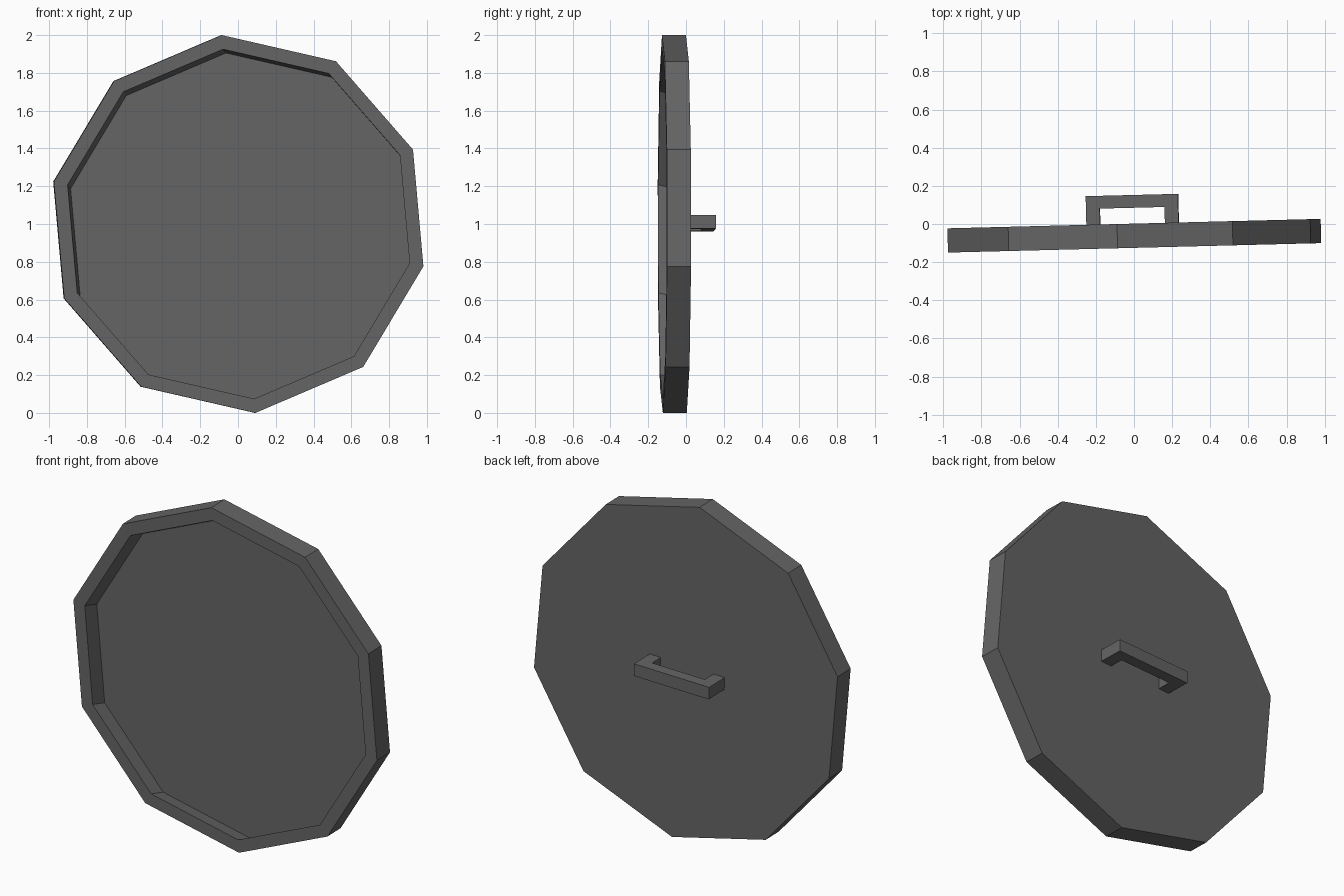
import bpy
import bmesh
from math import cos, sin, radians
from mathutils import Matrix, Vector

if "Cube" in bpy.data.objects:
    bpy.data.objects.remove(bpy.data.objects["Cube"])

SIDES = 10
YAW = Matrix.Rotation(radians(1.45), 4, 'Z')
CENTRE = Matrix.Translation((0, 0.002, 1.0))

# One dark grey for the whole model
grey = bpy.data.materials.new("dark_grey")
grey.use_nodes = True
grey.diffuse_color = (0.13, 0.13, 0.13, 1)
grey.node_tree.nodes["Principled BSDF"].inputs["Base Color"].default_value = grey.diffuse_color


def finish(name, bm, matrix):
    bmesh.ops.recalc_face_normals(bm, faces=bm.faces)
    mesh = bpy.data.meshes.new(name)
    bm.to_mesh(mesh)
    bm.free()
    mesh.materials.append(grey)
    obj = bpy.data.objects.new(name, mesh)
    obj.matrix_world = matrix
    bpy.context.collection.objects.link(obj)
    return obj


def ring(bm, radius, y, dx=0, dz=0):
    angles = [radians(95.1 - 360 * i / SIDES) for i in range(SIDES)]
    return [bm.verts.new((radius * cos(a) + dx, y, radius * sin(a) + dz)) for a in angles]


# Ten-sided dish with a raised rim and a slightly offset recessed floor
bm = bmesh.new()
rings = [ring(bm, 1.004, 0),
         ring(bm, 1.004, -0.127),
         ring(bm, 0.929, -0.127),
         ring(bm, 0.929, -0.037, 0.018, -0.02)]
for a, b in zip(rings, rings[1:]):
    for i in range(SIDES):
        j = (i + 1) % SIDES
        bm.faces.new((a[i], a[j], b[j], b[i]))
bm.faces.new(rings[0])
bm.faces.new(rings[-1])
finish("round_dish", bm, CENTRE @ YAW)

# Squared grip on the back: a U profile extruded upwards
bm = bmesh.new()
half = [(0.242, -0.01), (0.242, 0.15)]
inner = [(0.17, 0.083), (0.17, -0.01)]
right_side = half + [(-x, y) for x, y in reversed(half)]
left_side = [(-x, y) for x, y in reversed(inner)] + inner
profile = [bm.verts.new((x, y, -0.036)) for x, y in right_side + left_side]
face = bm.faces.new(profile)
out = bmesh.ops.extrude_face_region(bm, geom=[face])
top = [v for v in out["geom"] if isinstance(v, bmesh.types.BMVert)]
bmesh.ops.translate(bm, verts=top, vec=Vector((0, 0, 0.072)))
roll = Matrix.Rotation(radians(-1.8), 4, 'Y')
finish("back_handle", bm, CENTRE @ Matrix.Translation((-0.007, 0, 0.004)) @ YAW @ roll)
